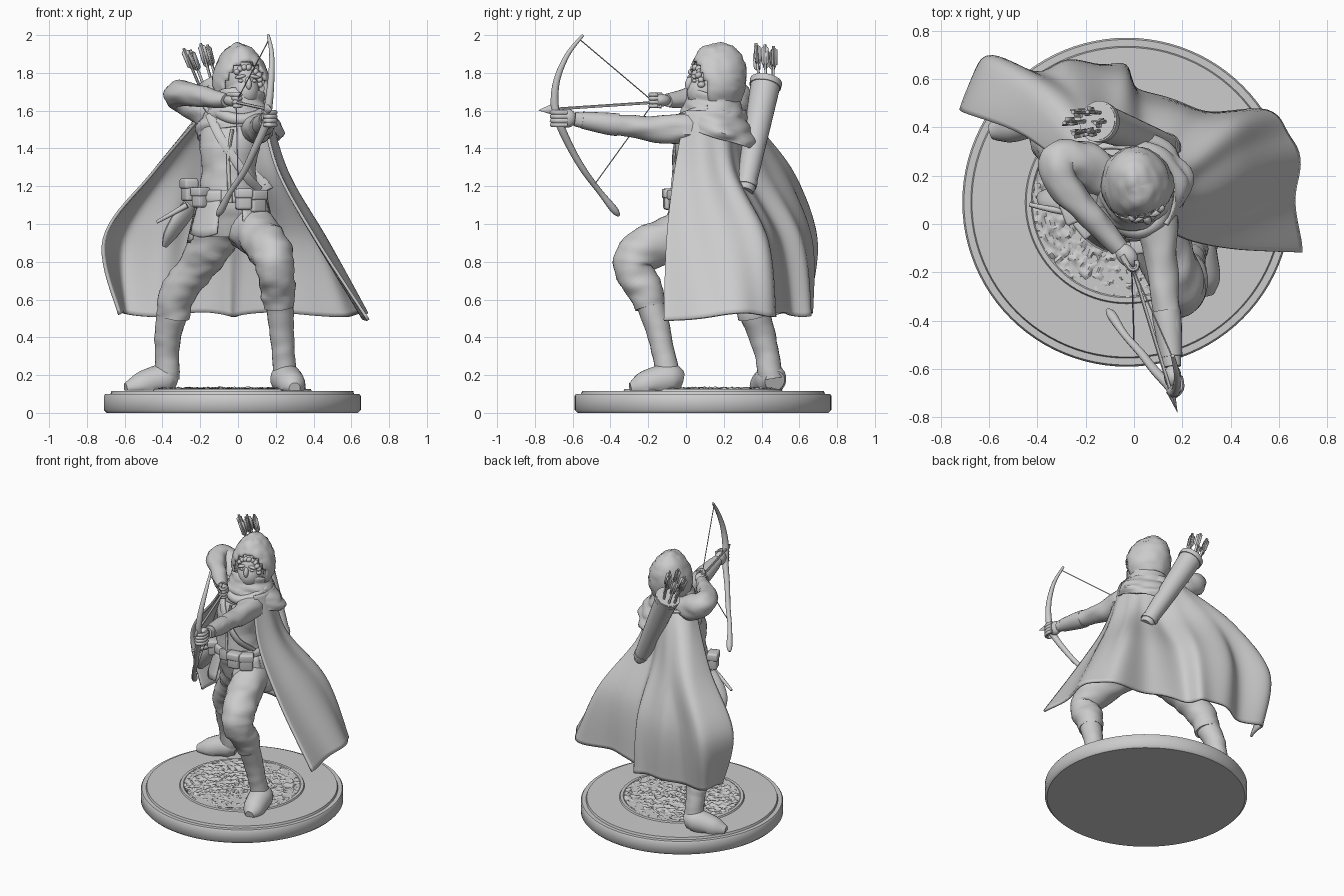
import bpy, bmesh, math, random
from mathutils import Vector, Euler, Matrix, noise

if "Cube" in bpy.data.objects:
    bpy.data.objects.remove(bpy.data.objects["Cube"])

random.seed(4)
TAU = 2 * math.pi


def finish(name, bm, solid=0, angle=45):
    bmesh.ops.recalc_face_normals(bm, faces=bm.faces[:])
    for f in bm.faces:
        f.smooth = True
    for e in bm.edges:
        e.smooth = e.calc_face_angle(0) < math.radians(angle)
    me = bpy.data.meshes.new(name)
    bm.to_mesh(me)
    bm.free()
    ob = bpy.data.objects.new(name, me)
    bpy.context.collection.objects.link(ob)
    if solid:
        m = ob.modifiers.new("thickness", 'SOLIDIFY')
        m.thickness, m.offset = solid, 0


def grid(name, rows, closed=True, caps=True, solid=0):
    """Skin a list of equal-length point rows."""
    bm = bmesh.new()
    vs = [[bm.verts.new(p) for p in r] for r in rows]
    n = len(rows[0])
    for a, b in zip(vs, vs[1:]):
        for i in range(n if closed else n - 1):
            j = (i + 1) % n
            bm.faces.new((a[i], a[j], b[j], b[i]))
    if closed and caps:
        bm.faces.new(vs[0])
        bm.faces.new(vs[-1])
    finish(name, bm, solid)


def spline(pts, n=5):
    """Catmull-Rom through tuples of any size."""
    out = []
    for i in range(len(pts) - 1):
        p0, p1, p2, p3 = pts[max(i - 1, 0)], pts[i], pts[i + 1], pts[min(i + 2, len(pts) - 1)]
        for k in range(n):
            t = k / n
            out.append(tuple(.5 * (2 * b + (c - a) * t + (2 * a - 5 * b + 4 * c - d) * t * t
                                   + (3 * b - a - 3 * c + d) * t ** 3) for a, b, c, d in zip(p0, p1, p2, p3)))
    return out + [tuple(pts[-1])]


def wrinkle(p, amp):
    return 1 + amp * noise.noise(Vector((p.x * 9, p.y * 9, p.z * 24)))


def tube(name, pts, n=16, flat=1, up=None, amp=0, floor=0, seg=5):
    """Sweep along (x, y, z, radius); flat squashes the 'up' axis."""
    pts = spline(pts, seg)
    ps = [Vector(p[:3]) for p in pts]
    nrm, rows = Vector(up or (.31, .2, .9)), []
    for i, p in enumerate(ps):
        t = (ps[min(i + 1, len(ps) - 1)] - ps[max(i - 1, 0)]).normalized()
        u = Vector(up) if up else nrm
        nrm = (u - t * u.dot(t)).normalized()
        b, row = t.cross(nrm), []
        for k in range(n):
            a = TAU * k / n
            o = (nrm * math.cos(a) * flat + b * math.sin(a)) * pts[i][3]
            q = p + o * (wrinkle(p + o, amp) if amp else 1)
            q.z = max(q.z, floor)
            row.append(q)
        rows.append(row)
    grid(name, rows)


def loft(name, rings, n=32, amp=0, caps=True, solid=0, tilt=0):
    """Stack ellipses (x, y, z, rx, ry), tilted front to back."""
    rows = []
    for x, y, z, rx, ry in spline(rings):
        row = []
        for k in range(n):
            a = TAU * k / n
            o = Vector((rx * math.cos(a), ry * math.sin(a), tilt * ry * math.sin(a)))
            c = Vector((x, y, z))
            row.append(c + o * (wrinkle(c + o, amp) if amp else 1))
        rows.append(row)
    grid(name, rows, True, caps, solid)


def blob(name, loc, size, rot=(0, 0, 0), box=False):
    """Ellipsoid, or a rounded box."""
    bm = bmesh.new()
    if box:
        bmesh.ops.create_cube(bm, size=2)
    else:
        bmesh.ops.create_uvsphere(bm, u_segments=20, v_segments=12, radius=1)
    bmesh.ops.scale(bm, vec=size, verts=bm.verts)
    if box:
        bmesh.ops.bevel(bm, geom=bm.edges[:], offset=min(size) * .45, segments=3, affect='EDGES', profile=.5)
    bmesh.ops.transform(bm, matrix=Matrix.Translation(loc) @ Euler(rot).to_matrix().to_4x4(), verts=bm.verts)
    finish(name, bm)


# Round base with rim, raised ring and pebbled centre
BX, BY = -.03, .09
prof = [(.6, 0), (.665, 0), (.68, .015), (.68, .09), (.673, .1), (.645, .1), (.64, .115), (.42, .117),
        (.415, .127), (.395, .127), (.385, .117), (.05, .117)]
grid("base", [[(BX + r * math.cos(TAU * k / 96), BY + r * math.sin(TAU * k / 96), z) for k in range(96)]
              for r, z in prof])
rows = []
for i in range(1, 45):
    row = []
    for k in range(180):
        a, r = TAU * k / 180, .39 * i / 44
        x, y = BX + r * math.cos(a), BY + r * math.sin(a)
        row.append((x, y, .125 + .02 * noise.noise(Vector((x * 45, y * 45, 0.3)))))
    rows.append(row)
grid("base_pebbles", rows)

# Legs, boots and feet
legs = {
    "front": ([(.04, .12, 1.0, .13), (.11, -.06, .935, .118), (.175, -.24, .85, .112), (.195, -.28, .76, .1),
               (.21, -.215, .65, .092), (.22, -.19, .56, .08)],
              [(.22, -.2, .61, .076), (.23, -.15, .45, .066), (.24, -.12, .32, .06), (.25, -.09, .18, .066)],
              [(.235, -.03, .17, .055), (.25, -.08, .18, .082), (.27, -.16, .165, .08), (.29, -.24, .14, .068),
               (.3, -.295, .13, .03)]),
    "rear": ([(-.09, .15, 1.0, .135), (-.15, .2, .88, .115), (-.23, .27, .76, .1), (-.32, .33, .63, .095),
              (-.345, .36, .51, .085)],
             [(-.34, .35, .56, .083), (-.37, .4, .42, .072), (-.375, .43, .3, .064), (-.375, .45, .18, .068)],
             [(-.335, .47, .17, .055), (-.38, .455, .18, .08), (-.45, .43, .165, .078), (-.53, .4, .14, .066),
              (-.595, .38, .13, .03)])}
for side, (leg, boot, foot) in legs.items():
    tube(side + "_leg", leg, 28, amp=.12, seg=8)
    tube(side + "_boot", boot, 20, amp=.07, seg=8)
    tube(side + "_foot", foot, 20, floor=.118)

# Torso and tunic
loft("torso", [(-.05, .12, .93, .13, .12), (-.04, .11, 1.05, .18, .155), (-.045, .09, 1.15, .165, .15),
               (-.05, .08, 1.28, .143, .135), (-.04, .09, 1.42, .16, .145), (-.02, .13, 1.54, .165, .13),
               (0, .14, 1.62, .1, .1), (.01, .14, 1.7, .07, .08)], 40, .06)
for a0, a1, z0 in [(200, 250, .95), (285, 340, .97), (-30, 40, .9), (40, 95, .95), (90, 150, .95), (145, 205, .92)]:
    rows = []
    for j in range(6):
        t = j / 5
        row = []
        for k in range(9):
            a = math.radians(a0 + (a1 - a0) * k / 8)
            row.append((-.03 + (.18 + .055 * t) * math.cos(a), .1 + (.17 + .055 * t) * math.sin(a),
                        1.14 + (z0 - 1.14) * t - .02 * t * math.sin(math.pi * k / 8)))
        rows.append(row)
    grid("tunic_panel", rows, False, solid=.014)
loft("belt", [(-.045, .09, 1.11, .18, .16), (-.045, .09, 1.13, .188, .168), (-.045, .09, 1.165, .186, .166),
              (-.045, .09, 1.18, .172, .155)])
tube("chest_strap", [(-.15, .05, 1.58, .025), (-.1, -.035, 1.47, .025), (-.03, -.062, 1.36, .025),
                     (.04, -.05, 1.26, .025), (.11, .03, 1.18, .025)], 10, .4, (0, -1, 0))
tube("tunic_seam", [(-.03, -.04, 1.5, .01), (-.05, -.062, 1.38, .01), (-.05, -.063, 1.28, .01),
                    (-.045, -.075, 1.15, .01)], 8)

# Belt pouches, buckle and hip gear
for x, y, z, s, r in [(.03, -.085, 1.13, .042, .15), (.1, -.045, 1.12, .045, .6), (-.2, -.01, 1.14, .04, -.9),
                      (-.26, .05, 1.18, .045, -1.2)]:
    blob("pouch", (x, y, z), (s, .032, s * 1.3), (0, 0, r), True)
    blob("pouch_flap", (x, y, z + s * .75), (s * 1.1, .038, s * .6), (0, 0, r), True)
blob("buckle", (-.06, -.082, 1.145), (.03, .012, .035), (0, 0, 0), True)
tube("hip_scabbard", [(-.25, .1, 1.1, .05), (-.31, .1, 1.02, .058), (-.36, .11, .94, .05), (-.39, .12, .88, .02)],
     12, .5, (.8, -.5, .3))
tube("knife_handle", [(-.27, .05, 1.1, .016), (-.34, .06, 1.06, .013), (-.43, .08, 1.01, .009)], 10)

# Arms and bracer
tube("bow_arm", [(.06, .15, 1.5, .09), (.1, .02, 1.505, .085), (.11, -.14, 1.505, .068), (.125, -.28, 1.515, .06),
                 (.145, -.44, 1.535, .05), (.16, -.59, 1.555, .036)], 24, amp=.18, seg=10)
tube("bracer", [(.133, -.36, 1.525, .06), (.14, -.42, 1.532, .058), (.155, -.55, 1.55, .045)], 20)
tube("draw_arm", [(-.08, .17, 1.55, .09), (-.2, .24, 1.62, .092), (-.305, .265, 1.68, .08), (-.3, .18, 1.69, .07),
                  (-.22, .08, 1.68, .058), (-.14, -.01, 1.665, .05), (-.06, -.1, 1.655, .037)], 24, amp=.18, seg=8)

# Hands with curled fingers
blob("bow_hand", (.16, -.63, 1.56), (.036, .05, .05))
blob("draw_hand", (-.03, -.13, 1.655), (.04, .055, .033), (0, 0, .7))
for i in range(4):
    z = 1.525 + .022 * i
    tube("bow_finger", [(.19, -.63, z, .013), (.195, -.68, z, .013), (.165, -.71, z, .012), (.14, -.69, z, .011)], 8)
    z = 1.685 - .02 * i
    tube("draw_finger", [(-.05 + .012 * i, -.13, z, .013), (-.015, -.185, z, .012), (.012, -.18, z, .011),
                         (.01, -.15, z, .01)], 8)

# Bow, string and nocked arrow
tube("bow", [(.16, -.545, 2, .008), (.178, -.625, 1.9, .013), (.175, -.683, 1.765, .018), (.162, -.695, 1.63, .022),
             (.145, -.667, 1.525, .022), (.085, -.604, 1.39, .019), (.03, -.535, 1.275, .017),
             (-.04, -.456, 1.17, .015), (-.09, -.38, 1.075, .02), (-.11, -.355, 1.045, .008)], 12)
nock = (-.01, -.17, 1.645, .003)
tube("string_upper", [(.163, -.56, 1.975, .003), nock], 6, seg=1)
tube("string_lower", [(.0, -.48, 1.215, .003), nock], 6, seg=1)
tube("arrow_shaft", [(-.015, -.15, 1.645, .008), (.16, -.72, 1.607, .008)], 8, seg=1)
tube("arrow_head", [(.148, -.68, 1.609, .01), (.153, -.695, 1.608, .034), (.18, -.78, 1.602, .001)], 8, .5,
     (1, .3, 0), seg=1)

# Head: face, cloth mask, nose, brow and curls
yaw = .3
fwd = Vector((math.sin(yaw), -math.cos(yaw), 0))
side = Vector((math.cos(yaw), math.sin(yaw), 0))
head = Vector((.02, .13, 1.745))
blob("face", head, (.09, .115, .125), (0, 0, yaw))
blob("mask", head + fwd * .016 - Vector((0, 0, .04)), (.088, .115, .1), (.2, 0, yaw))
blob("nose", head + fwd * .118, (.017, .022, .035), (-.25, 0, yaw))
for s in (-1, 1):
    blob("brow", head + fwd * .1 + side * s * .038 + Vector((0, 0, .035)), (.03, .015, .01), (0, s * .2, yaw))
    blob("eye", head + fwd * .1 + side * s * .036 + Vector((0, 0, .013)), (.015, .012, .009), (0, 0, yaw))
for i in range(9):
    a = math.radians(-5 + 140 * i / 8)
    p = head + fwd * (.07 + .02 * random.random()) + side * .078 * math.cos(a) + Vector((0, 0, .085 * math.sin(a)))
    blob("hair_curl", p, (.016, .02, .016), (random.random(), random.random(), 0))

# Hood shell with face opening, narrowing to a soft peak at the back
bm = bmesh.new()
bmesh.ops.create_uvsphere(bm, u_segments=40, v_segments=28, radius=1)
gap = Vector((0, -1, -.3)).normalized()
bmesh.ops.delete(bm, geom=[v for v in bm.verts if v.co.dot(gap) > .7], context='VERTS')
for v in bm.verts:
    x, y, z = v.co
    k = wrinkle(v.co * .3, .06) * (1 + .22 * max(0, y) * max(0, z))
    v.co = Vector((x * .142 * k * (1 - .18 * max(0, z)), y * .155 * k + .02 * max(0, -y), z * .187 * k))
bmesh.ops.transform(bm, matrix=Matrix.Translation((.015, .155, 1.76)) @ Matrix.Rotation(yaw, 4, 'Z'), verts=bm.verts)
finish("hood", bm, .016)

# Cowl draped over the shoulders, lower at the back
loft("cowl", [(.01, .165, 1.455, .21, .195), (.01, .165, 1.5, .212, .19), (.005, .16, 1.56, .185, .17),
              (.005, .155, 1.62, .14, .145), (.01, .155, 1.68, .12, .13)], 40, .14, False, .016, -.3)
tube("cowl_fold", [(-.13, .08, 1.6, .025), (-.07, 0, 1.57, .03), (.02, -.03, 1.555, .03), (.11, .02, 1.58, .03),
                   (.14, .12, 1.61, .025)], 12, amp=.2)

# Cloak: four contours, shoulder to hem, swept with folds
contours = [
    (1.6, [(-.17, .15), (-.19, .24), (-.16, .3), (-.1, .315), (-.03, .31), (.03, .3), (.1, .25), (.14, .21),
           (.16, .14), (.16, .07), (.13, 0)]),
    (1.28, [(-.44, .36), (-.42, .53), (-.32, .55), (-.2, .5), (-.08, .43), (.02, .335), (.11, .275), (.2, .25),
            (.24, .18), (.25, .07), (.21, -.06)]),
    (.92, [(-.7, .46), (-.62, .68), (-.42, .63), (-.25, .65), (-.06, .61), (.03, .51), (.22, .44), (.4, .42),
           (.46, .3), (.44, .1), (.41, -.1)]),
    (.52, [(-.62, .47), (-.6, .62), (-.42, .61), (-.22, .66), (-.05, .65), (.02, .56), (.26, .47), (.54, .46),
           (.66, .34), (.67, .13), (.68, -.115)])]
flat_rows = [tuple(c for x, y in spline(cs, 8) for c in (x, y)) + (z,) for z, cs in contours]
rows = []
for r in spline(flat_rows, 10):
    t, row = (1.6 - r[-1]) / 1.08, []
    for k in range(len(r) // 2):
        p = Vector((r[2 * k], r[2 * k + 1], r[-1] + t * t * (.012 * math.sin(k * .31) - .025 * (k / 80) ** 12)))
        out = Vector((p.x + .05, p.y - .1, 0)).normalized()
        row.append(p + out * (.011 * math.sin(k * .55 + 2 * t) * min(1, t * 2)))
    rows.append(row)
grid("cloak", rows, False, solid=.016)

# Quiver with rims, strap and spare arrows
q0, q1 = Vector((.15, .315, 1.185)), Vector((-.15, .425, 1.76))
axis = (q1 - q0).normalized()


def on_quiver(t, r):
    return (*(q0.lerp(q1, t)), r)


tube("quiver", [on_quiver(0, .035), on_quiver(.02, .05), on_quiver(.5, .066), on_quiver(1, .08)], 24)
for t, r in ((.05, .055), (.97, .084)):
    tube("quiver_band", [on_quiver(t - .025, r), on_quiver(t + .025, r + .002)], 24, seg=1)
tube("quiver_strap", [(-.1, .37, 1.62, .02), (-.2, .3, 1.62, .02), (-.17, .14, 1.62, .02), (-.13, .04, 1.56, .02)],
     10, .5, (0, 0, 1))
for i in range(6):
    a = TAU * i / 6
    foot = q1 + Vector((.045 * math.cos(a), .04 * math.sin(a), -.05))
    d = (axis + Vector((.1 + .1 * math.cos(a), .06 * math.sin(a) - .2, .2))).normalized()
    tip = foot + d * (.22 + .04 * random.random())
    tube("spare_arrow", [(*foot, .008), (*tip, .008)], 8, seg=1)
    for j in range(3):
        w = d.orthogonal().normalized()
        w.rotate(Matrix.Rotation(TAU * j / 3 + i, 3, d))
        grid("fletching", [[tip - d * .12, tip - d * .005], [tip - d * .1 + w * .022, tip - d * .02 + w * .022]],
             False, solid=.005)
